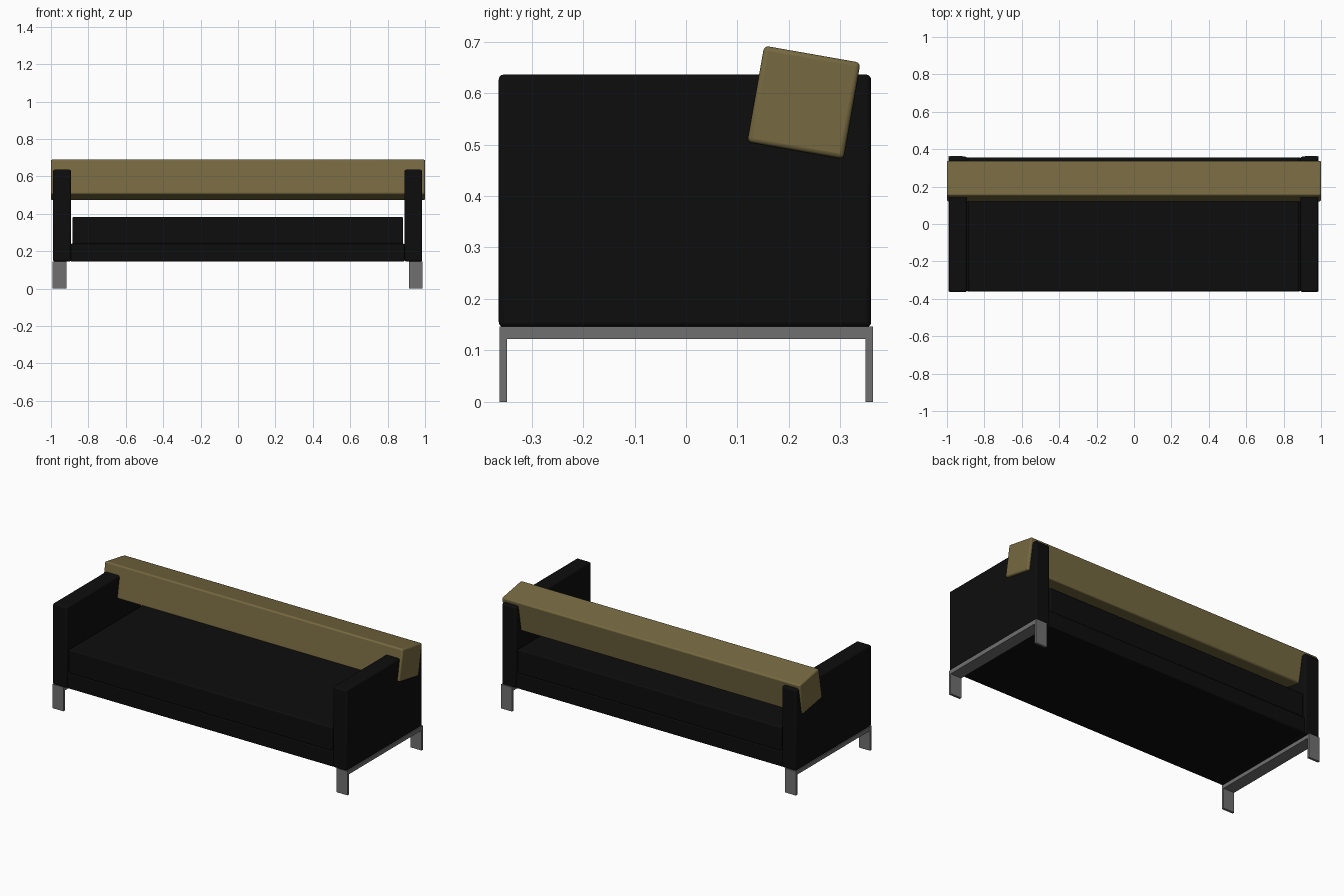
import bpy, math

if "Cube" in bpy.data.objects:
    bpy.data.objects.remove(bpy.data.objects["Cube"])


def material(name, rgb):
    m = bpy.data.materials.new(name)
    m.diffuse_color = (*rgb, 1)
    m.use_nodes = True
    m.node_tree.nodes["Principled BSDF"].inputs["Base Color"].default_value = m.diffuse_color
    return m


BLACK = material("black upholstery", (0.004, 0.004, 0.004))
OLIVE = material("olive upholstery", (0.18, 0.14, 0.052))
STEEL = material("grey steel", (0.16, 0.16, 0.16))


def box(name, lo, hi, mat, round_=0.0, tilt=0.0):
    """Box between two corners, optionally rounded and tilted about x."""
    bpy.ops.mesh.primitive_cube_add(size=1, location=[(a + b) / 2 for a, b in zip(lo, hi)])
    ob = bpy.context.object
    ob.name = name
    ob.scale = [b - a for a, b in zip(lo, hi)]
    bpy.ops.object.transform_apply(location=False, rotation=False, scale=True)
    ob.rotation_euler.x = tilt
    ob.data.materials.append(mat)
    if round_:
        bev = ob.modifiers.new("rounded edges", "BEVEL")
        bev.width, bev.segments = round_, 3
        bpy.ops.object.shade_smooth_by_angle(angle=math.radians(40))
    return ob


# Upholstered frame: base between two slab arms
box("base", (-0.895, -0.36, 0.145), (0.89, 0.356, 0.24), BLACK, 0.006)
box("left_arm", (-0.99, -0.364, 0.145), (-0.893, 0.36, 0.636), BLACK, 0.01)
box("right_arm", (0.89, -0.364, 0.145), (0.985, 0.36, 0.636), BLACK, 0.01)

# Seat cushion with a small gap to each arm
box("seat_cushion", (-0.885, -0.36, 0.238), (0.883, 0.356, 0.384), BLACK, 0.008)

# Square back bolster resting through the arms, leaning back
box("back_bolster", (-1.0, 0.134, 0.487), (1.0, 0.324, 0.677), OLIVE, 0.009, math.radians(-10))

# Flat steel sled legs: a rail with a plate at each end, on both sides
for side, x0, x1 in (("left", -0.991, -0.917), ("right", 0.913, 0.987)):
    box(side + "_rail", (x0, -0.348, 0.122), (x1, 0.349, 0.146), STEEL)
    box(side + "_front_leg", (x0, -0.362, 0), (x1, -0.348, 0.146), STEEL)
    box(side + "_back_leg", (x0, 0.349, 0), (x1, 0.363, 0.146), STEEL)
